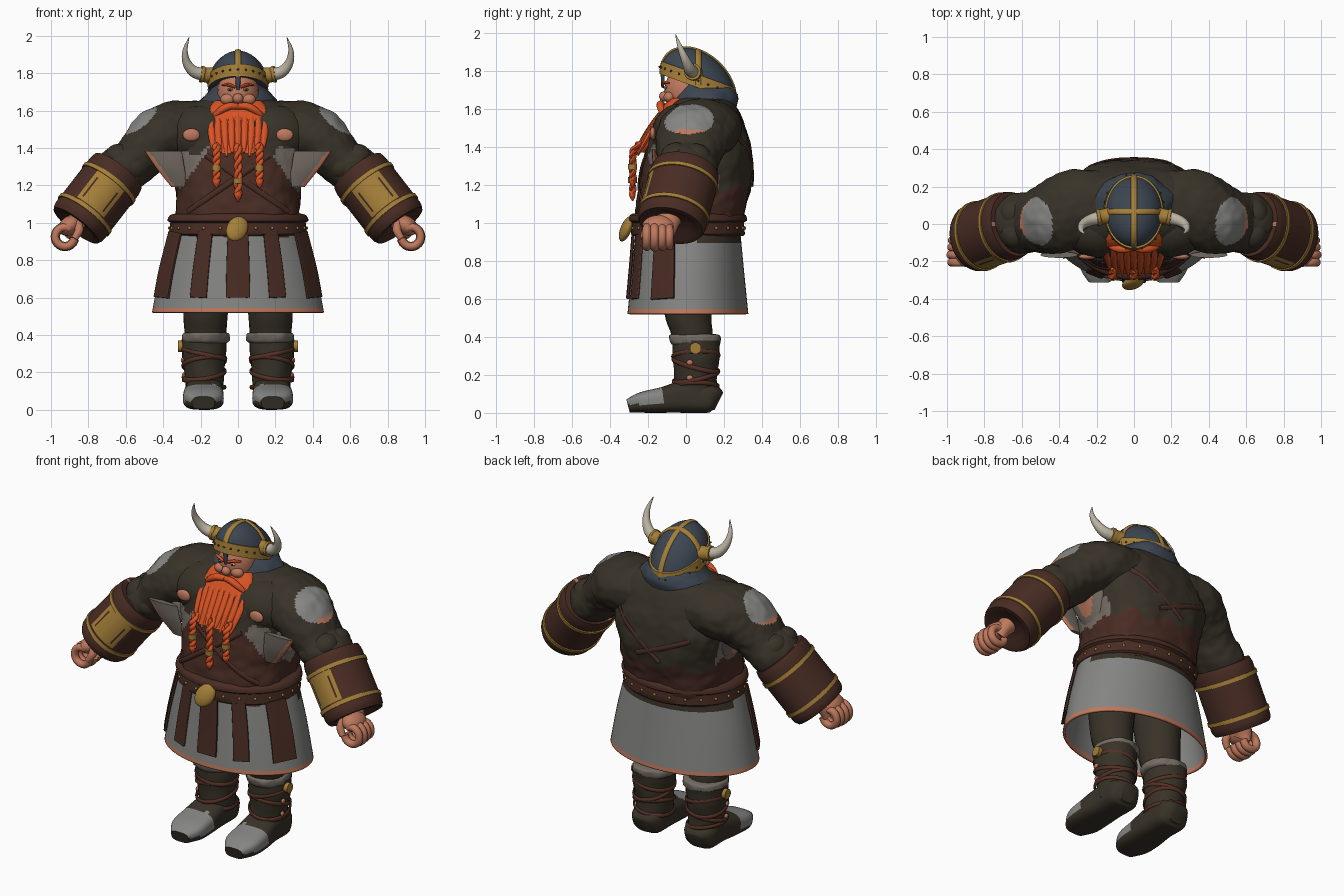
import bpy, bmesh, math
from math import sin, cos, pi, radians
from mathutils import Vector, Matrix, Euler, noise

if "Cube" in bpy.data.objects:
    bpy.data.objects.remove(bpy.data.objects["Cube"])

COLOURS = {
    "dark_fur": (.040, .032, .021), "leather": (.066, .025, .017), "grey_cloth": (.235, .235, .228),
    "gold": (.37, .21, .04), "orange_hair": (.68, .085, .018), "skin": (.52, .19, .11),
    "blue_steel": (.045, .06, .082), "horn_ivory": (.50, .45, .36), "taupe_cloth": (.175, .15, .125),
    "red_strap": (.09, .03, .018)}
MATS = {}
for key, rgb in COLOURS.items():
    m = MATS[key] = bpy.data.materials.new(key)
    m.use_nodes = True
    m.diffuse_color = (*rgb, 1)
    bsdf = m.node_tree.nodes["Principled BSDF"]
    bsdf.inputs["Base Color"].default_value = (*rgb, 1)
    bsdf.inputs["Roughness"].default_value = .8


def finish(name, bm, mats, rule=None, mirror=False, solid=0):
    """Colour the faces, smooth them and link the object."""
    names = [mats] if isinstance(mats, str) else mats
    bmesh.ops.recalc_face_normals(bm, faces=bm.faces)
    if rule:
        for f in bm.faces:
            f.material_index = names.index(rule(f.calc_center_median()))
    mesh = bpy.data.meshes.new(name)
    bm.to_mesh(mesh)
    bm.free()
    for n in names:
        mesh.materials.append(MATS[n])
    ob = bpy.data.objects.new(name, mesh)
    bpy.context.collection.objects.link(ob)
    bpy.ops.object.select_all(action='DESELECT')
    ob.select_set(True)
    bpy.context.view_layer.objects.active = ob
    bpy.ops.object.shade_smooth_by_angle(angle=radians(45))
    if solid:
        ob.modifiers.new("Thickness", 'SOLIDIFY').thickness = solid
    if mirror:
        ob.modifiers.new("Mirror", 'MIRROR')


def spline(rows, steps, closed):
    """Smooth interpolation through rows of numbers."""
    n, out = len(rows), []
    pick = (lambda i: rows[i % n]) if closed else (lambda i: rows[min(max(i, 0), n - 1)])
    for i in range(n if closed else n - 1):
        p, q, r, s = (pick(i + k) for k in (-1, 0, 1, 2))
        for k in range(steps):
            t = k / steps
            out.append([b + .5 * t * (c - a + t * (2*a - 5*b + 4*c - d + t * (3*(b - c) + d - a)))
                        for a, b, c, d in zip(p, q, r, s)])
    return out if closed else out + [list(rows[-1])]


def tube(name, rows, mats, rule=None, ref=(0, 1, 0), sides=20, steps=5, axis=None,
         closed=False, cap=True, bump=0, power=1, **kw):
    """Sweep an oval along rows of (x, y, z, radius along ref, other radius)."""
    pts = spline(rows, steps, closed)
    n, bm, rings = len(pts), bmesh.new(), []
    for i, p in enumerate(pts):
        c = Vector(p[:3])
        a, b = (pts[i - 1], pts[(i + 1) % n]) if closed else (pts[max(i - 1, 0)], pts[min(i + 1, n - 1)])
        t = (Vector(axis) if axis else Vector(b[:3]) - Vector(a[:3])).normalized()
        u = Vector(ref)
        u = (u - t * u.dot(t)).normalized()
        w = t.cross(u)
        ring = []
        for k in range(sides):
            g = 2 * pi * k / sides
            cu, su = (math.copysign(abs(f) ** power, f) for f in (cos(g), sin(g)))
            off = u * p[3] * cu + w * p[4] * su
            if bump:
                v = c + off
                off *= 1 + bump * (noise.noise(v * 9) + .6 * noise.noise(v * 22))
            ring.append(bm.verts.new(c + off))
        rings.append(ring)
    for i in range(n if closed else n - 1):
        r, s = rings[i], rings[(i + 1) % n]
        for k in range(sides):
            j = (k + 1) % sides
            bm.faces.new((r[k], r[j], s[j], s[k]))
    if cap and not closed:
        bm.faces.new(rings[0])
        bm.faces.new(rings[-1])
    finish(name, bm, mats, rule, **kw)


def balls(name, spots, size, mat, rot=(0, 0, 0), **kw):
    bm = bmesh.new()
    seg = 24 if max(size) > .03 else 8
    for s in spots:
        bmesh.ops.create_uvsphere(bm, u_segments=seg, v_segments=seg // 2, radius=1,
                                  matrix=Matrix.LocRotScale(Vector(s), Euler(rot), Vector(size)))
    finish(name, bm, mat, **kw)


X, Z = (1, 0, 0), (0, 0, 1)

# Torso: fur jerkin above, leather belly below, cloth showing at the sides
TORSO = [(0, .01, .92, .33, .27), (0, .02, 1.05, .33, .285), (0, .05, 1.2, .335, .295),
         (0, .065, 1.38, .37, .28), (0, .065, 1.52, .36, .24), (0, .085, 1.61, .3, .18),
         (0, .09, 1.66, .18, .12), (0, .09, 1.67, .06, .05)]
BOXY = .8


def torso_colour(c):
    jag = .025 * sin(c.x * 31) + .015 * sin(c.x * 67 + c.y * 40)
    hem = 1.38 if c.y < .03 else 1.17 if c.y > .17 else 1.33
    if c.z > hem + jag:
        return "dark_fur"
    side = abs(c.x) > .16 + (1.39 - c.z) * .72 and c.z > 1.18 + jag
    return "taupe_cloth" if side else "leather"


def on_torso(x, z, side=-1):
    for a, b in zip(TORSO, TORSO[1:]):
        if a[2] <= z <= b[2]:
            t = (z - a[2]) / (b[2] - a[2])
            cy, rx, ry = (a[k] + (b[k] - a[k]) * t for k in (1, 3, 4))
            return cy + side * (ry * max(0, 1 - abs(x / rx) ** (2 / BOXY)) ** (BOXY / 2) + .005)


tube("torso", TORSO, ["dark_fur", "leather", "taupe_cloth"], torso_colour, ref=X, axis=Z,
     sides=128, steps=10, bump=.035, power=BOXY)
balls("fur_chest", [(.19, -.02, 1.47)], (.2, .16, .16), "dark_fur", mirror=True)
balls("chest_patch", [(.25, -.175, 1.47)], (.046, .016, .034), "skin", mirror=True)
for i, (x0, z0, x1, z1, side) in enumerate([(-.17, 1.36, .27, 1.06, -1), (.17, 1.36, -.27, 1.06, -1),
                                            (-.24, 1.36, .1, 1.22, 1), (.26, 1.44, -.06, 1.2, 1)]):
    line = [(x0 + (x1 - x0) * k / 8, z0 + (z1 - z0) * k / 8) for k in range(9)]
    tube(f"torso_strap_{i}", [(x, on_torso(x, z, side), z, .015, .007) for x, z in line],
         "leather", ref=Z, sides=8, steps=2)

# Torn cloth under each arm, with a ragged flap in front
tube("armpit_cloth", [(.28, .02, 1.17, .07, .04), (.32, .02, 1.26, .11, .05), (.36, .02, 1.35, .13, .06),
                      (.4, .02, 1.42, .12, .06)], ["taupe_cloth", "skin"],
     lambda c: "skin" if c.y > -.03 and c.x > .345 + (c.z - 1.2) * .42 else "taupe_cloth",
     sides=48, steps=8, mirror=True)
tube("torn_flap", [(.31, -.13, 1.19, .045, .012), (.36, -.155, 1.29, .075, .016), (.4, -.165, 1.385, .1, .016)],
     ["taupe_cloth", "skin"], lambda c: "skin" if c.x > .34 + (c.z - 1.2) * .75 else "taupe_cloth",
     ref=X, axis=Z, sides=48, steps=8, mirror=True)

# Belt with rolled edges, studs and buckle
tube("belt", [(0, .01, .93, .35, .285), (0, .01, .94, .37, .3), (0, .01, 1.0, .362, .295),
              (0, .01, 1.01, .378, .31), (0, .01, 1.04, .365, .305), (0, .01, 1.05, .33, .28)],
     "leather", ref=X, axis=Z, sides=64, steps=2)
balls("belt_studs", [(.366 * cos(a * pi / 12), .01 + .298 * sin(a * pi / 12), .972) for a in range(24)],
      (.009, .009, .009), "gold")
balls("belt_buckle", [(-.005, -.315, .968)], (.056, .028, .074), "gold", rot=(-.4, .5, 0))

# Skirt with hem and hanging leather straps
SKIRT = [(0, .01, .96, .36, .275), (0, .01, .75, .415, .295), (0, .01, .52, .46, .318)]


def skirt_colour(c):
    if c.z < .545:
        return "skin"
    return "dark_fur" if c.z > .9 and c.y > .05 else "grey_cloth"


tube("skirt", SKIRT, ["grey_cloth", "skin", "dark_fur"], skirt_colour, ref=X, axis=Z,
     sides=72, steps=18, cap=False, solid=.014)
for i, (deg, half) in enumerate([(155, .068), (118, .045), (90, .062), (62, .045), (25, .068)]):
    a = radians(deg)
    rows = []
    for z, rx, ry, w in ((.95, .37, .287, .9), (.76, .42, .302, 1), (.6, .452, .317, 1.05)):
        rows.append((rx * cos(a), .01 - ry * sin(a), z, half * w, .009))
    tube(f"skirt_strap_{i}", rows, "leather", ref=(.43 * sin(a), .31 * cos(a), 0), power=.4, sides=24)

# Legs and boots
tube("leg", [(.175, .04, .34, .1, .1), (.174, .03, .42, .112, .11), (.173, .01, .53, .12, .125),
             (.16, 0, .85, .14, .16)], "dark_fur", ref=X, axis=Z, mirror=True)
tube("boot_foot", [(.18, .172, .06, .05, .05), (.18, .13, .075, .095, .075), (.18, 0, .085, .1, .085),
                   (.185, -.12, .068, .108, .068), (.185, -.23, .055, .104, .055), (.185, -.305, .037, .06, .035)],
     ["dark_fur", "grey_cloth"], lambda c: "grey_cloth" if c.y < -.12 and c.z > .045 else "dark_fur",
     ref=X, sides=48, power=.65, mirror=True)
tube("boot_shaft", [(.18, .05, .06, .1, .11), (.18, .05, .2, .106, .115), (.182, .052, .3, .116, .124),
                    (.184, .055, .38, .122, .128)], "dark_fur", ref=X, axis=Z, bump=.06, sides=32, mirror=True)
tube("boot_trim", [(.18, .05, .355, .11, .12), (.178, .05, .37, .128, .132),
                   (.176, .045, .405, .126, .134), (.175, .04, .415, .1, .11)],
     "taupe_cloth", ref=X, axis=Z, sides=48, bump=.1, mirror=True)
for i, (z, tilt) in enumerate([(.14, .02), (.19, -.03), (.25, .035), (.3, -.025)]):
    ring = [(.181 + (.108 + z * .03) * cos(a * pi / 8), .052 + (.114 + z * .03) * sin(a * pi / 8),
             z + tilt * cos(a * pi / 8 + i), .012, .007) for a in range(16)]
    tube(f"boot_strap_{i}", ring, "red_strap", ref=Z, sides=8, steps=2, closed=True, mirror=True)
tube("boot_buckle", [(.29, .05, .34, .03, .03), (.322, .05, .34, .03, .03)], "gold", steps=1, mirror=True)
balls("boot_clasps", [(.296, .02, .265), (.29, .02, .185)], (.01, .018, .015), "skin", mirror=True)


# Sleeves with a worn shoulder patch
def sleeve_colour(c):
    d = math.sqrt(((c.x - .515) / .125) ** 2 + ((c.y - .015) / .13) ** 2 + ((c.z - 1.538) / .108) ** 2)
    if d > 1 or c.x < .4:
        return "dark_fur"
    return "skin" if c.z < 1.488 and abs(c.y - .03) < .08 else "grey_cloth"


tube("sleeve", [(.14, .1, 1.49, .18, .15), (.3, .09, 1.495, .205, .16), (.41, .045, 1.46, .2, .163),
                (.49, .02, 1.395, .18, .145), (.555, .01, 1.325, .16, .13), (.64, 0, 1.265, .155, .135),
                (.7, -.02, 1.19, .1, .1)],
     ["dark_fur", "grey_cloth", "skin"], sleeve_colour, sides=120, steps=14, bump=.05, mirror=True)
balls("sleeve_ruffle", [(.635, -.05, 1.345), (.56, -.07, 1.3), (.64, .05, 1.34), (.55, .06, 1.29)],
      (.075, .085, .08), "dark_fur", rot=(0, .9, 0), mirror=True)

# Barrel bracers with gold bands and a slotted front plate
A, B = Vector((.64, 0, 1.275)), Vector((.865, -.08, .985))
AX = (B - A).normalized()


def barrel(spans):
    return [(*A.lerp(B, t), r + .02, r) for t, r in spans]


def bracer_colour(c):
    t = (c - A).dot(B - A) / (B - A).length_squared
    mid = A.lerp(B, t)
    if t < .09 and (c - mid).length < .14:
        return "skin"
    depth = mid.y - c.y
    slot = .158 < depth < .166 and .33 < t < .68
    return "gold" if .27 < t < .76 and depth > .148 and not slot else "leather"


tube("bracer", barrel([(.07, .1), (0, .125), (0, .155), (.05, .16)] + [(k / 20, .163) for k in range(2, 19)]
                      + [(.95, .16), (1, .15), (1, .12), (.93, .08)]),
     ["leather", "gold", "skin"], bracer_colour, axis=AX, sides=96, steps=1, mirror=True)
for tag, t in (("upper", .2), ("lower", .77)):
    tube(f"bracer_band_{tag}", barrel([(t, .16), (t, .17), (t + .06, .17), (t + .06, .16)]),
         "gold", axis=AX, sides=64, steps=1, mirror=True)

# Hands: wrist, palm, curled fingers and thumb
tube("wrist", [(.8, -.06, 1.08, .07, .065), (.87, -.1, 1.0, .065, .05), (.89, -.13, .96, .08, .04)],
     "skin", mirror=True)
balls("palm", [(.9, -.145, .985)], (.065, .085, .05), "skin", rot=(0, .6, 0), mirror=True)
for i, y in enumerate((-.205, -.165, -.125, -.088)):
    r = .056 - .004 * abs(i - 1)
    curl = [(.925 + r * cos(radians(g)), y, .925 + r * sin(radians(g)), .023, .022)
            for g in range(120, -171, -29)]
    tube(f"finger_{i}", curl, "skin", sides=10, steps=2, mirror=True)
tube("thumb", [(.86, -.18, 1.0, .026, .026), (.85, -.21, .96, .024, .024), (.875, -.222, .915, .018, .018)],
     "skin", sides=10, mirror=True)

# Head and coif
balls("head", [(0, .01, 1.69)], (.112, .125, .14), "skin")
balls("nose", [(0, -.115, 1.665)], (.03, .028, .028), "skin")
balls("cheek", [(.055, -.088, 1.66)], (.04, .03, .03), "skin", mirror=True)
balls("eye", [(.042, -.107, 1.712)], (.015, .01, .009), "horn_ivory", mirror=True)
balls("pupil", [(.042, -.116, 1.712)], (.006, .004, .007), "dark_fur", mirror=True)
tube("eyebrow", [(.015, -.122, 1.725, .008, .008), (.05, -.115, 1.738, .01, .009), (.085, -.09, 1.735, .006, .005)],
     "orange_hair", sides=8, mirror=True)
tube("coif", [(0, .1, 1.58, .22, .16), (0, .1, 1.64, .212, .17), (0, .105, 1.685, .178, .16),
              (0, .1, 1.73, .135, .14), (0, .08, 1.79, .11, .12)],
     "blue_steel", ref=X, axis=Z, sides=40, bump=.07)

# Beard, moustache and braids
tube("beard", [(0, -.04, 1.655, .12, .04), (0, -.065, 1.61, .155, .06), (0, -.115, 1.53, .155, .06),
               (0, -.175, 1.45, .15, .05), (0, -.24, 1.37, .13, .028)],
     "orange_hair", ref=X, axis=Z, sides=32, power=.8)
for i in range(9):
    x = (i - 4) * .034
    d = .02 * (abs(i - 4) / 4) ** 2
    tube(f"beard_lock_{i}", [(x, d - .115, 1.6, .016, .012), (x * 1.05, d - .175, 1.52, .02, .014),
                             (x, d - .225, 1.44, .018, .014), (x * .9, d - .275, 1.355 + .02 * (i % 2), .006, .006)],
         "orange_hair", ref=X, sides=8)
tube("moustache", [(0, -.125, 1.622, .016, .016), (.05, -.135, 1.622, .02, .02), (.1, -.13, 1.595, .018, .018),
                   (.15, -.11, 1.55, .006, .006)], "orange_hair", sides=12, mirror=True)
for tag, x, top, low in (("right", -.115, 1.42, 1.22), ("middle", 0, 1.42, 1.15), ("left", .115, 1.42, 1.22)):
    for s in (-1, 1):
        rows = []
        for k in range(15):
            g = k * pi / 2.5
            y = -.245 - .035 * min(1, k / 3)
            rows.append((x + s * .011 * sin(g), y + s * .008 * cos(g), top + (low - top) * k / 14, .013, .012))
        tube(f"braid_{tag}_{'a' if s < 0 else 'b'}", rows, "orange_hair", ref=X, sides=8, steps=3)
    tube(f"braid_tuft_{tag}", [(x, -.282, low + .02, .014, .014), (x, -.282, low - .005, .02, .018),
                               (x, -.28, low - .035, .004, .004)], "orange_hair", ref=X, sides=10)
    tube(f"braid_ring_{tag}", [(x, -.282, low + .09, .025, .024), (x, -.282, low + .06, .025, .024)],
         "gold", ref=X, steps=1)

# Helmet: dome leaning forward on a tilted rim, crossed bands, nose guard
C, N, D = Vector((0, .064, 1.725)), Vector((0, .34, .94)), Vector((0, .94, -.34))
RISE = N * .172 - D * .06
SIDE = Vector(X)


def dome(g, grow=1):
    return (*(C + RISE * grow * sin(g)), .155 * grow * cos(g), .207 * grow * cos(g))


tube("helmet_dome", [dome(k * pi / 32.01) for k in range(17)], "blue_steel", ref=X, axis=N, sides=48, steps=1)
tube("helmet_rim", [dome(0), dome(-.08, 1.05), dome(.29, 1.05), dome(.31, 1)], "gold",
     ref=X, axis=N, sides=48, steps=1)
for tag, out, ref in (("long", D * .208, X), ("cross", SIDE * .156, D)):
    tube(f"helmet_band_{tag}", [(*(C + out * cos(g) + RISE * sin(g)), .016, .008)
                                for g in (k * pi / 16 for k in range(17))], "gold", ref=ref, sides=12, steps=2)
balls("helmet_rivets", [C + SIDE * .162 * cos(g) + D * .216 * sin(g) + RISE * .12
                        for g in (k * pi / 12 for k in range(24))], (.006, .006, .006), "red_strap")
tube("nose_guard", [(0, -.128, 1.82, .016, .01), (0, -.122, 1.76, .014, .01), (0, -.124, 1.71, .008, .006)],
     "blue_steel", ref=X, sides=12)

# Horns in gold sockets
tube("horn_socket", [(.13, .045, 1.785, .044, .044), (.18, .037, 1.792, .04, .04), (.185, .036, 1.793, .045, .045),
                     (.2, .034, 1.795, .044, .044)], "gold", steps=2, mirror=True)
tube("horn", [(.175, .037, 1.792, .035, .035), (.235, .02, 1.808, .031, .031), (.274, -.003, 1.857, .023, .023),
              (.283, -.03, 1.92, .014, .014), (.262, -.055, 1.99, .002, .002)], "horn_ivory", mirror=True)
